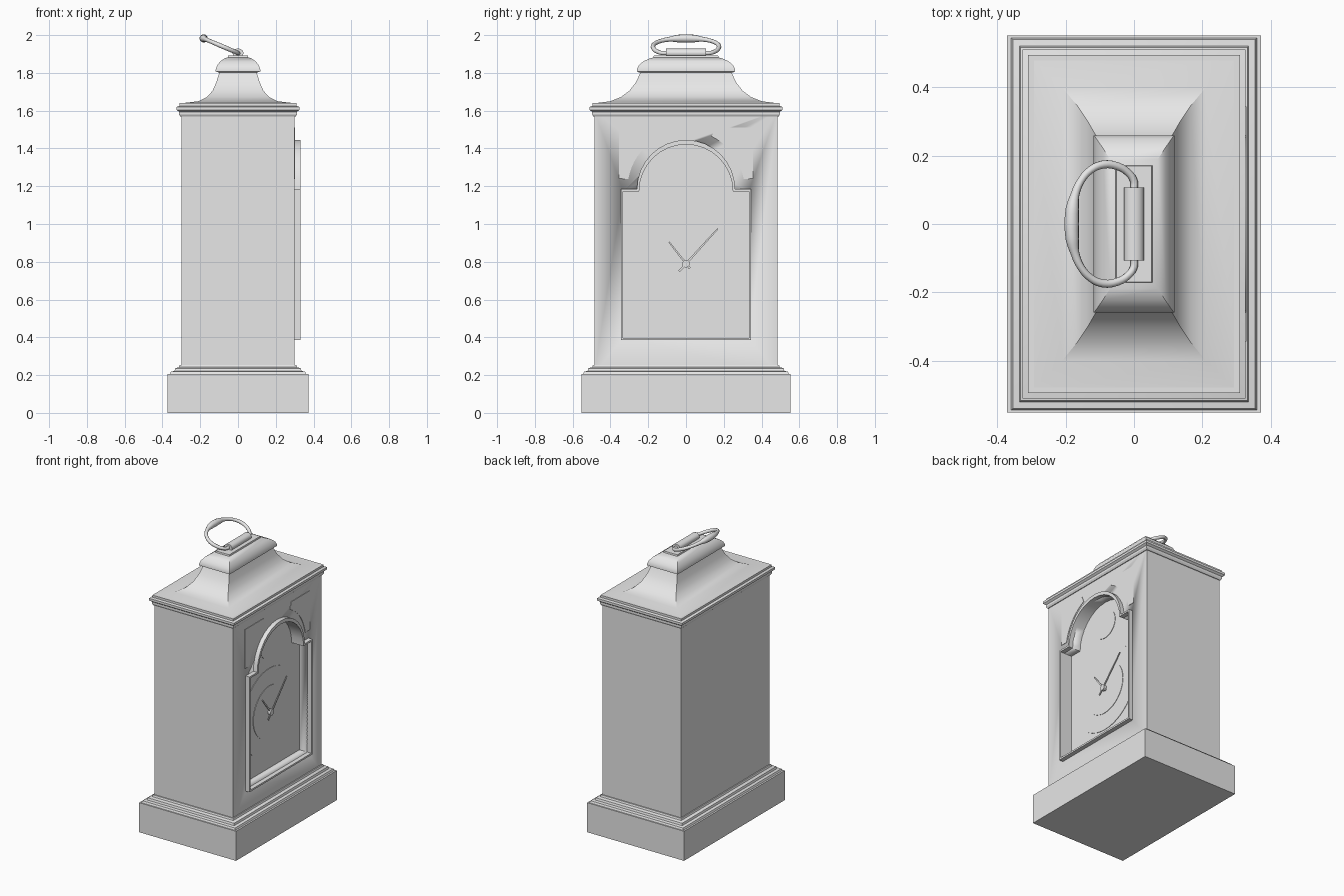
import bpy, bmesh, math
from mathutils import Vector

cube = bpy.data.objects.get("Cube")
if cube:
    bpy.data.objects.remove(cube, do_unlink=True)

# One plain grey for everything
GREY = (0.8, 0.8, 0.8, 1)
mat = bpy.data.materials.new("plain grey")
mat.use_nodes = True
mat.diffuse_color = GREY
mat.node_tree.nodes["Principled BSDF"].inputs["Base Color"].default_value = GREY


def loft(name, loops, closed=False, smooth=True):
    """Skin a list of equal-length point loops; cap the ends or join them."""
    bm = bmesh.new()
    rings = [[bm.verts.new(p) for p in loop] for loop in loops]
    pairs = list(zip(rings, rings[1:]))
    if closed:
        pairs.append((rings[-1], rings[0]))
    else:
        bm.faces.new(rings[0])
        bm.faces.new(rings[-1])
    for a, b in pairs:
        for i in range(len(a)):
            j = (i + 1) % len(a)
            bm.faces.new((a[i], a[j], b[j], b[i]))
    bmesh.ops.recalc_face_normals(bm, faces=bm.faces)
    mesh = bpy.data.meshes.new(name)
    bm.to_mesh(mesh)
    bm.free()
    obj = bpy.data.objects.new(name, mesh)
    bpy.context.collection.objects.link(obj)
    mesh.materials.append(mat)
    if smooth:
        select(obj)
        bpy.ops.object.shade_smooth_by_angle(angle=math.radians(30))
    return obj


def select(obj):
    bpy.ops.object.select_all(action='DESELECT')
    obj.select_set(True)
    bpy.context.view_layer.objects.active = obj


def tiers(name, levels):
    """Stack of rectangles given as half width, half length, height."""
    return loft(name, [[(-x, -y, z), (x, -y, z), (x, y, z), (-x, y, z)] for x, y, z in levels])


def prism(name, outline, x0, x1):
    """Extrude a (y, z) outline along x."""
    return loft(name, [[(x, y, z) for y, z in outline] for x in (x0, x1)])


def circle(r, z, n=32):
    return [(r * math.cos(2 * math.pi * i / n), z + r * math.sin(2 * math.pi * i / n))
            for i in range(n)]


def door_outline(inset):
    """Rectangle with square shoulders and a round arch."""
    w, r, shoulder, n = 0.345 - inset, 0.26 - inset, 1.185 - inset, 16
    arc = [(r * math.cos(math.pi * i / n), shoulder + r * math.sin(math.pi * i / n))
           for i in range(n + 1)]
    return [(-w, 0.385 + inset), (w, 0.385 + inset), (w, shoulder)] + arc + [(-w, shoulder)]


HX, HY = 0.30, 0.485
DIAL_X = 0.238

# Plinth and its stepped moulding
tiers("plinth", [(0.372, 0.553, 0), (0.372, 0.553, 0.205)])
tiers("base_moulding", [(HX + d, HY + d, z) for d, z in
      ((0.06, 0.205), (0.055, 0.218), (0.036, 0.222), (0.032, 0.236), (0.012, 0.242), (0.008, 0.254))])

# Case with the recess for the dial
case = tiers("case", [(HX, HY, 0.21), (HX, HY, 1.60)])
cutter = prism("dial_cutter", door_outline(0.012), DIAL_X, 0.5)
cutter.hide_render = True
cut = case.modifiers.new("recess", 'BOOLEAN')
cut.object = cutter
cut.solver = 'EXACT'
select(case)
bpy.ops.object.modifier_apply(modifier=cut.name)
bpy.data.objects.remove(cutter, do_unlink=True)

# Cornice
tiers("cornice", [(HX + d, HY + d, z) for d, z in
      ((0.005, 1.568), (0.012, 1.58), (0.012, 1.594), (0.026, 1.604),
       (0.026, 1.62), (0.01, 1.625), (0.01, 1.64))])

# Concave roof and rounded cap
tiers("roof", [(0.31, 0.495, 1.638), (0.21, 0.40, 1.65), (0.165, 0.345, 1.672),
               (0.135, 0.30, 1.705), (0.115, 0.265, 1.75), (0.098, 0.24, 1.805)])
tiers("cap", [(0.105, 0.25, 1.803), (0.118, 0.26, 1.808), (0.118, 0.26, 1.818),
              (0.11, 0.25, 1.84), (0.093, 0.225, 1.862), (0.07, 0.19, 1.877),
              (0.054, 0.172, 1.882), (0.052, 0.17, 1.892)])

# Door frame
outer, inner = door_outline(0), door_outline(0.012)
loft("door_frame", [[(x, y, z) for y, z in line] for line, x in
     ((outer, 0.298), (outer, 0.33), (inner, 0.33), (inner, 0.298))], closed=True)

# Raised corner panels above the arch
for side, name in ((1, "left_corner_panel"), (-1, "right_corner_panel")):
    arc = [(side * 0.31 * math.cos(a), 1.185 + 0.31 * math.sin(a))
           for a in (math.radians(10 + 6 * i) for i in range(10))]
    prism(name, [(side * 0.355, 1.24), *arc, (side * 0.155, 1.51), (side * 0.355, 1.51)],
          0.298, 0.303)

# Dial plates
HUB_Z = 0.79
prism("chapter_ring", circle(0.30, HUB_Z, 48), DIAL_X - 0.002, DIAL_X + 0.003)
prism("dial_centre", circle(0.18, HUB_Z, 40), DIAL_X - 0.002, DIAL_X + 0.006)
prism("arch_disc", circle(0.10, 1.26), DIAL_X - 0.002, DIAL_X + 0.003)
prism("hand_hub", circle(0.02, HUB_Z, 16), DIAL_X, DIAL_X + 0.025)


def hand(name, tip, tail, x):
    """Thin tapered bar from tail to tip, as offsets from the hub."""
    tip, tail = Vector(tip), Vector(tail)
    side = (tip - tail).orthogonal().normalized() * 0.006
    pts = [tail - side, tip - side * 0.6, tip + side * 0.6, tail + side]
    prism(name, [(p.x, HUB_Z + p.y) for p in pts], x, x + 0.005)


hand("minute_hand", (0.168, 0.185), (-0.036, -0.04), DIAL_X + 0.017)
hand("hour_hand", (-0.09, 0.115), (0.02, -0.025), DIAL_X + 0.011)

# Handle pivot
HINGE_Z = 1.905
n = 20
loft("handle_pivot", [[(0.029 * math.cos(2 * math.pi * i / n), y,
                        HINGE_Z + 0.024 * math.sin(2 * math.pi * i / n)) for i in range(n)]
                      for y in (-0.107, 0.107)])

# Carrying handle, leaning back, swollen at the grip
half = [(0.0, 0.10, 0.011), (0.0, 0.125, 0.011), (0.018, 0.15, 0.011), (0.055, 0.17, 0.012),
        (0.10, 0.174, 0.012), (0.14, 0.157, 0.011), (0.17, 0.125, 0.011),
        (0.188, 0.085, 0.013), (0.196, 0.045, 0.02), (0.198, 0.0, 0.022)]
path = half + [(d, -y, r) for d, y, r in half[-2::-1]]
lean = math.radians(23)
curve = bpy.data.curves.new("handle", 'CURVE')
curve.dimensions = '3D'
curve.bevel_depth = 1
curve.bevel_resolution = 3
curve.resolution_u = 3
curve.use_fill_caps = True
spline = curve.splines.new('BEZIER')
spline.bezier_points.add(len(path) - 1)
for point, (d, y, r) in zip(spline.bezier_points, path):
    point.co = (-d * math.cos(lean), y, HINGE_Z + d * math.sin(lean))
    point.radius = r
    point.handle_left_type = point.handle_right_type = 'AUTO'
handle = bpy.data.objects.new("handle", curve)
bpy.context.collection.objects.link(handle)
curve.materials.append(mat)
select(handle)
bpy.ops.object.convert(target='MESH')
bpy.ops.object.shade_smooth_by_angle(angle=math.radians(50))
